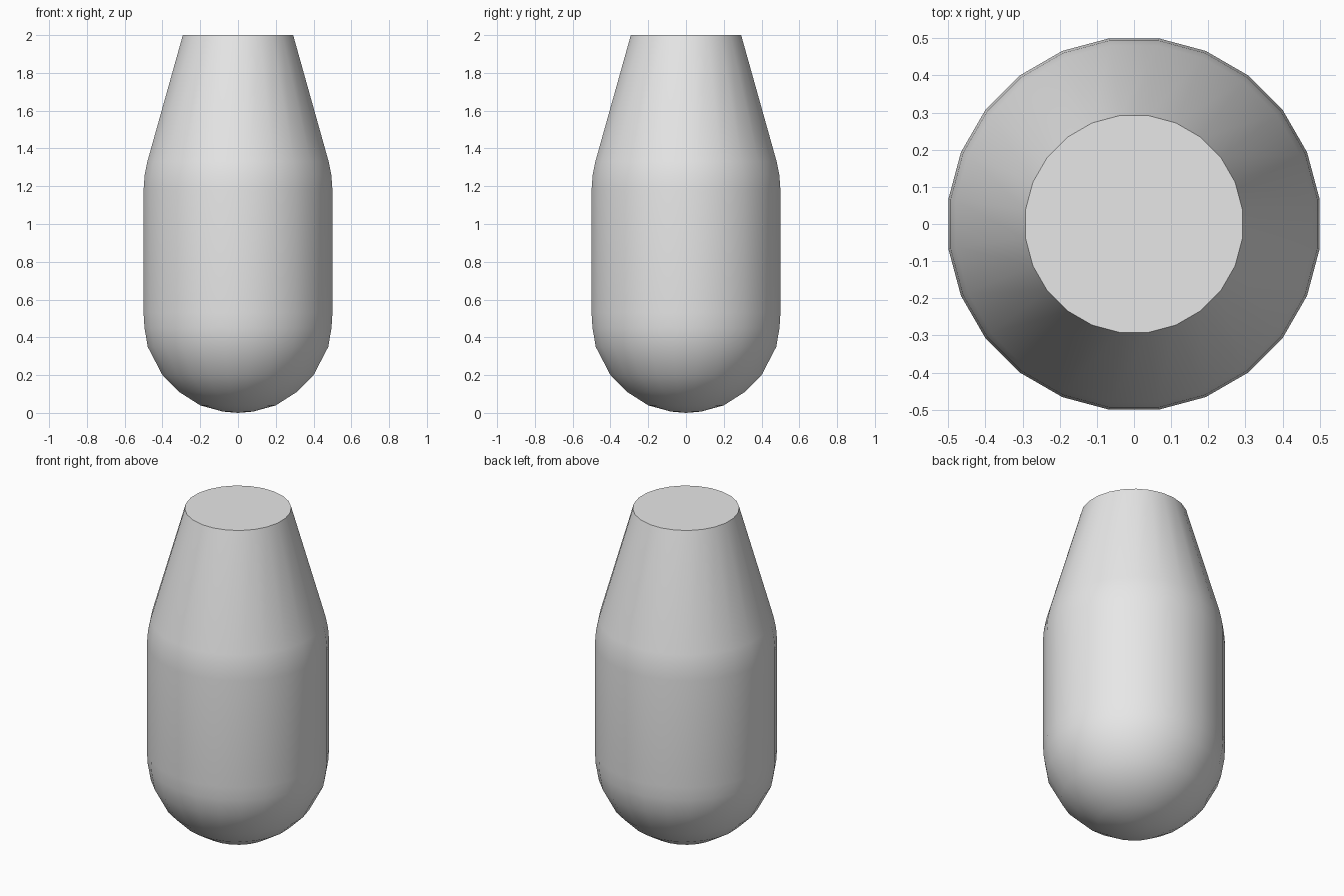
import bpy
import bmesh
from math import cos, sin, pi, radians
from mathutils import Vector

cube = bpy.data.objects.get("Cube")
if cube:
    bpy.data.objects.remove(cube, do_unlink=True)

# Plain grey material
grey = bpy.data.materials.new("plain_grey")
grey.use_nodes = True
colour = (0.8, 0.8, 0.8, 1)
grey.diffuse_color = colour
grey.node_tree.nodes["Principled BSDF"].inputs["Base Color"].default_value = colour

# Half outline (radius, height): rounded bottom, straight wall, tapered neck
SIDES = 24
profile = [(0, 0), (0.08, 0.007), (0.2, 0.04), (0.31, 0.11), (0.4, 0.2),
           (0.478, 0.35), (0.495, 0.45), (0.5, 0.53), (0.5, 1.18),
           (0.494, 1.26), (0.48, 1.33), (0.292, 2)]

# Turn the outline around z, with flat sides facing the axes
turn = pi / SIDES
bm = bmesh.new()
verts = [bm.verts.new(Vector((r * cos(turn), r * sin(turn), z * cos(turn))) / cos(turn))
         for r, z in profile]
edges = [bm.edges.new(pair) for pair in zip(verts, verts[1:])]
bmesh.ops.spin(bm, geom=verts + edges, cent=(0, 0, 0), axis=(0, 0, 1),
               angle=2 * pi, steps=SIDES, use_duplicate=False)
bmesh.ops.remove_doubles(bm, verts=bm.verts[:], dist=0.0005)

# Close the flat top
rim = [e for e in bm.edges if e.is_boundary]
bmesh.ops.contextual_create(bm, geom=rim)
bmesh.ops.recalc_face_normals(bm, faces=bm.faces[:])

mesh = bpy.data.meshes.new("bottle_body")
bm.to_mesh(mesh)
bm.free()
mesh.materials.append(grey)
body = bpy.data.objects.new("bottle_body", mesh)
bpy.context.collection.objects.link(body)

# Smooth sides, sharp top rim
bpy.ops.object.select_all(action="DESELECT")
body.select_set(True)
bpy.context.view_layer.objects.active = body
bpy.ops.object.shade_smooth_by_angle(angle=radians(40))
